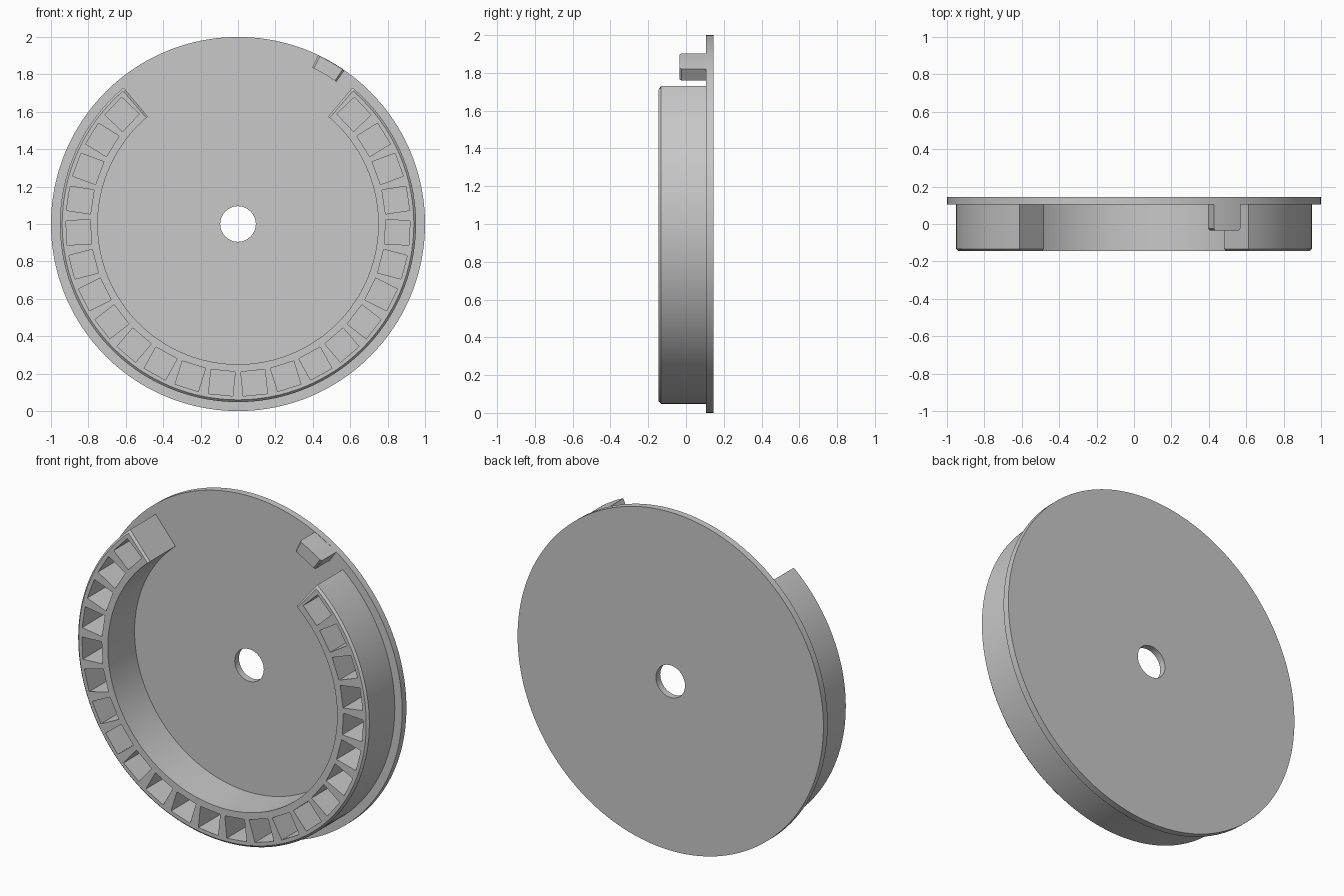
import bpy, bmesh
from math import radians, cos, sin
from mathutils import Matrix, Vector

if "Cube" in bpy.data.objects:
    bpy.data.objects.remove(bpy.data.objects["Cube"])

grey = bpy.data.materials.new("plain grey")
grey.use_nodes = True
colour = (0.58, 0.58, 0.58, 1)
grey.diffuse_color = colour
grey.node_tree.nodes["Principled BSDF"].inputs["Base Color"].default_value = colour

CENTRE_Z = 1.0
BACK, PLATE_FRONT = 0.145, 0.105


def make_object(name, bm):
    bmesh.ops.recalc_face_normals(bm, faces=bm.faces)
    mesh = bpy.data.meshes.new(name)
    bm.to_mesh(mesh)
    bm.free()
    mesh.materials.append(grey)
    obj = bpy.data.objects.new(name, mesh)
    bpy.context.collection.objects.link(obj)
    return obj


def smooth(obj):
    bpy.ops.object.select_all(action='DESELECT')
    obj.select_set(True)
    bpy.context.view_layer.objects.active = obj
    bpy.ops.object.shade_smooth_by_angle(angle=radians(25))


def sweep(name, stations, closed):
    """Join (angle, [(radius, y), ...]) sections around the y axis."""
    bm = bmesh.new()
    rings = [[bm.verts.new((r * cos(a), y, CENTRE_Z + r * sin(a))) for r, y in section]
             for a, section in stations]
    pairs = list(zip(rings, rings[1:]))
    if closed:
        pairs.append((rings[-1], rings[0]))
    else:
        bm.faces.new(rings[0])
        bm.faces.new(rings[-1])
    n = len(rings[0])
    for p, q in pairs:
        for i in range(n):
            j = (i + 1) % n
            bm.faces.new((p[i], p[j], q[j], q[i]))
    bmesh.ops.remove_doubles(bm, verts=bm.verts, dist=1e-5)
    return make_object(name, bm)


def sector(name, r0, r1, start, end, front, steps, bevel, rim_bevel):
    """Arc-shaped wall with bevelled front edges at both ends."""
    back = PLATE_FRONT + 0.005

    def section(y):
        if rim_bevel:
            return [(r0, back), (r0, y), (r1 - bevel, y), (r1, front + bevel), (r1, back)]
        return [(r0, back), (r0, y), (r1, y), (r1, back)]

    a0, a1 = radians(start), radians(end)
    inset = 2 * bevel / (r0 + r1)
    b0, b1 = a0 + inset, a1 - inset
    stations = [(a0, section(front + bevel))]
    stations += [(b0 + (b1 - b0) * i / steps, section(front)) for i in range(steps + 1)]
    stations.append((a1, section(front + bevel)))
    return sweep(name, stations, False)


# Round back plate with a centre hole
SEGMENTS = 160
plate_section = [(0.095, BACK), (0.095, PLATE_FRONT), (1.0, PLATE_FRONT), (1.0, BACK)]
plate = sweep("back_plate",
              [(radians(360 * i / SEGMENTS), plate_section) for i in range(SEGMENTS)], True)
smooth(plate)

# Raised wall, open at the top
wall = sector("ring_wall", 0.75, 0.952, -230, 50, -0.145, 120, 0.012, True)

# Row of square pockets cut into the wall
bm = bmesh.new()
STEP, COUNT = 11.6, 24
for i in range(COUNT):
    angle = radians(-90 + STEP * (i - (COUNT - 1) / 2))
    place = (Matrix.Translation(Vector((0, 0, CENTRE_Z)))
             @ Matrix.Rotation(-angle, 4, 'Y')
             @ Matrix.Translation(Vector((0.853, 0, 0)))
             @ Matrix.Diagonal(Vector((0.13, 0.5, 0.13, 1))))
    bmesh.ops.create_cube(bm, size=1, matrix=place)
cutter = make_object("pocket_cutter", bm)
cutter.hide_render = True

cut = wall.modifiers.new("pockets", 'BOOLEAN')
cut.operation = 'DIFFERENCE'
cut.solver = 'EXACT'
cut.object = cutter
bpy.context.view_layer.objects.active = wall
bpy.ops.object.modifier_apply(modifier=cut.name)
bpy.data.objects.remove(cutter)
smooth(wall)

# Small tab on the rim
tab = sector("rim_tab", 0.925, 0.998, 55.3, 64.6, -0.035, 6, 0.01, False)
smooth(tab)
